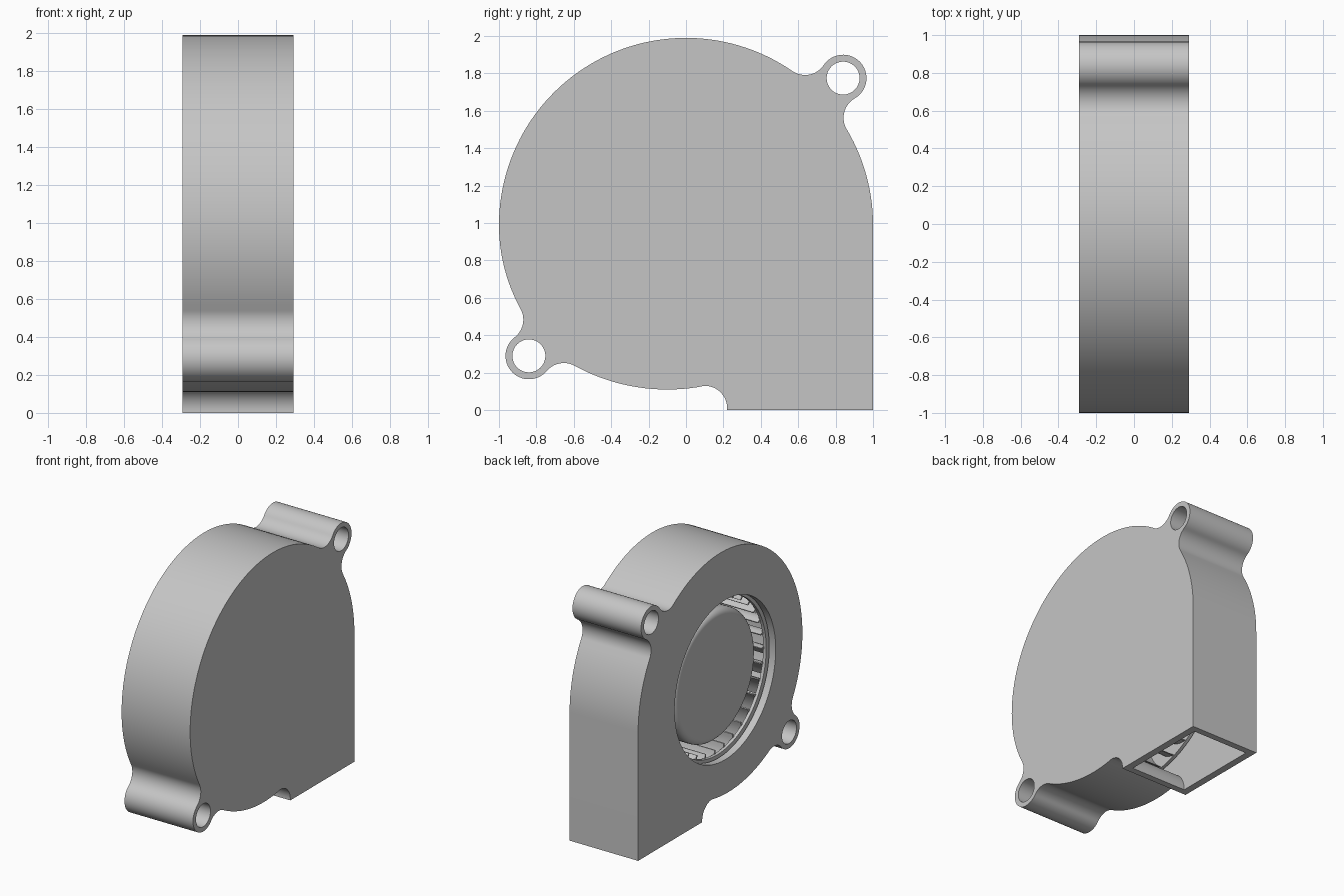
import bpy, bmesh
from math import sin, cos, pi, atan2, hypot, radians, ceil
from mathutils import Vector, Matrix

if "Cube" in bpy.data.objects:
    bpy.data.objects.remove(bpy.data.objects["Cube"])

grey = bpy.data.materials.new("plain_grey")
grey.use_nodes = True
grey.diffuse_color = (0.56, 0.56, 0.56, 1)
grey.node_tree.nodes["Principled BSDF"].inputs["Base Color"].default_value = (0.56, 0.56, 0.56, 1)

HALF = 0.292                      # half the housing depth
AXIS = Vector((-0.06, 0.99))      # rotor axis in (y, z)


def finish(name, bm):
    bmesh.ops.recalc_face_normals(bm, faces=bm.faces)
    mesh = bpy.data.meshes.new(name)
    bm.to_mesh(mesh)
    bm.free()
    obj = bpy.data.objects.new(name, mesh)
    bpy.context.collection.objects.link(obj)
    mesh.materials.append(grey)
    return obj


def smooth(obj):
    bpy.ops.object.select_all(action='DESELECT')
    obj.select_set(True)
    bpy.context.view_layer.objects.active = obj
    bpy.ops.object.shade_smooth_by_angle(angle=radians(30))


def prism(bm, outline, x0, x1):
    """Extrude a closed (y, z) outline along x."""
    face = bm.faces.new([bm.verts.new((x0, y, z)) for y, z in outline])
    ext = bmesh.ops.extrude_face_region(bm, geom=[face], use_keep_orig=True)
    moved = [g for g in ext["geom"] if isinstance(g, bmesh.types.BMVert)]
    bmesh.ops.translate(bm, verts=moved, vec=(x1 - x0, 0, 0))


def solid(name, outline, x0, x1):
    bm = bmesh.new()
    prism(bm, outline, x0, x1)
    return finish(name, bm)


def lathe(name, profile, closed):
    """Spin an (r, x) profile round the rotor axis."""
    bm = bmesh.new()
    verts = [bm.verts.new((x, AXIS.x + r, AXIS.y)) for r, x in profile]
    pairs = list(zip(verts, verts[1:])) + ([(verts[-1], verts[0])] if closed else [])
    edges = [bm.edges.new(p) for p in pairs]
    bmesh.ops.spin(bm, geom=verts + edges, cent=(0, *AXIS), axis=(1, 0, 0),
                   angle=2 * pi, steps=96)
    bmesh.ops.remove_doubles(bm, verts=bm.verts, dist=0.0001)
    return finish(name, bm)


def arc(c, r, a0, a1):
    n = max(2, ceil(abs(a1 - a0) * max(r, 0.4) / 0.04))
    return [Vector((c[0] + r * cos(a0 + (a1 - a0) * i / n),
                    c[1] + r * sin(a0 + (a1 - a0) * i / n))) for i in range(n + 1)]


def angle(c, p):
    return atan2(p[1] - c[1], p[0] - c[0]) % (2 * pi)


def ear_fillet(c, big_r, ear, side):
    """Centre of the fillet touching the body circle and an ear."""
    d = ear - c
    a, b, dist = big_r + FIL, EAR_R + FIL, d.length
    along = (a * a - b * b + dist * dist) / (2 * dist)
    off = (a * a - along * along) ** 0.5
    u = d / dist
    return c + u * along + side * off * Vector((-u.y, u.x))


def ear_outline(ear, before, after):
    """Fillet, ear, fillet, going counter-clockwise."""
    f0 = ear_fillet(*before, ear, -1)
    f1 = ear_fillet(*after, ear, 1)

    def cw(f, p, q):
        a0, a1 = angle(f, p), angle(f, q)
        return arc(f, FIL, a0, a1 if a1 < a0 else a1 - 2 * pi)
    e0, e1 = angle(ear, f0), angle(ear, f1)
    pts = cw(f0, before[0], ear)
    pts += arc(ear, EAR_R, e0, e1 if e1 > e0 else e1 + 2 * pi)[1:-1]
    pts += cw(f1, ear, after[0])
    return pts, angle(before[0], f0), angle(after[0], f1)


# Housing outline: three body arcs, two mounting ears, outlet and notch
EAR_R, FIL, HOLE_R = 0.125, 0.12, 0.088
TOP = (Vector((0, 0.99)), 1.0)
LEFT = (Vector((-0.07, 0.99)), 0.93)
LOW = (Vector((-0.1, 1.14)), 1.03)
NOTCH = (0.1, 0.01)
ears = [Vector((0.84, 1.775)), Vector((-0.84, 0.29))]
upper, u0, u1 = ear_outline(ears[0], TOP, TOP)
lower, l0, l1 = ear_outline(ears[1], LEFT, LOW)
low_end = angle(LOW[0], (0.1, 0.13))

outline = [Vector((1, 0))] + arc(*TOP, 0, u0)[:-1] + upper + arc(*TOP, u1, pi)[1:]
outline += arc(*LEFT, pi, l0)[1:-1] + lower + arc(*LOW, l1, low_end)[1:-1]
outline += arc(NOTCH, 0.12, pi / 2, 0) + [Vector((0.22, 0))]
housing = solid("blower_housing", outline, -HALF, HALF)

# Hollow scroll chamber, open at the outlet underneath
WALL = 0.05
meet = radians(225)
cavity = [Vector((1 - WALL, -0.1))] + arc(TOP[0], TOP[1] - WALL, 0, pi)
cavity += arc(LEFT[0], LEFT[1] - WALL, pi, meet)[1:]
cavity += arc(LOW[0], LOW[1] - WALL, radians(229), low_end - 0.01)
cavity += arc(NOTCH, 0.12 + WALL, pi / 2, 0) + [Vector((0.27, -0.1))]
cutters = [solid("chamber_cutter", cavity, -HALF + 0.055, HALF - 0.055),
           solid("inlet_cutter", arc(AXIS, 0.615, 0, 2 * pi)[:-1], -0.5, 0)]
cutters += [solid("ear_hole_cutter", arc(e, HOLE_R, 0, 2 * pi)[:-1], -0.5, 0.5) for e in ears]

bpy.context.view_layer.objects.active = housing
for cutter in cutters:
    cutter.hide_render = True
    mod = housing.modifiers.new("cut", 'BOOLEAN')
    mod.operation, mod.solver, mod.object = 'DIFFERENCE', 'EXACT', cutter
    bpy.ops.object.modifier_apply(modifier=mod.name)
    bpy.data.objects.remove(cutter)
smooth(housing)

# Rotor hub with a rounded rim, standing on a base plate
rim = [(0.45 + 0.05 * sin(t * pi / 12), -0.16 - 0.05 * cos(t * pi / 12)) for t in range(7)]
hub = lathe("rotor_hub", [(0, -0.21)] + rim +
            [(0.5, 0.1), (0.54, 0.16), (0.74, 0.18), (0.74, 0.2), (0, 0.2)], False)
smooth(hub)

# Ring tying the blade tips together
ring = lathe("rotor_ring", [(0.595, -0.2), (0.595, -0.225), (0.74, -0.225), (0.74, -0.2)], True)
smooth(ring)

# Curved blades around the rotor
BLADES = 32
bm = bmesh.new()
for k in range(BLADES):
    sides = ([], [])
    for i in range(7):
        t = i / 6
        radius, sweep = 0.565 + 0.17 * t, 0.16 * t * t
        thick = 0.004 + 0.011 * sin(pi * t)
        for s, pts in zip((-1, 1), sides):
            a = 2 * pi * k / BLADES + sweep + s * thick / radius
            pts.append(AXIS + radius * Vector((cos(a), sin(a))))
    prism(bm, sides[0] + sides[1][::-1], -0.205, 0.19)
smooth(finish("rotor_blades", bm))
